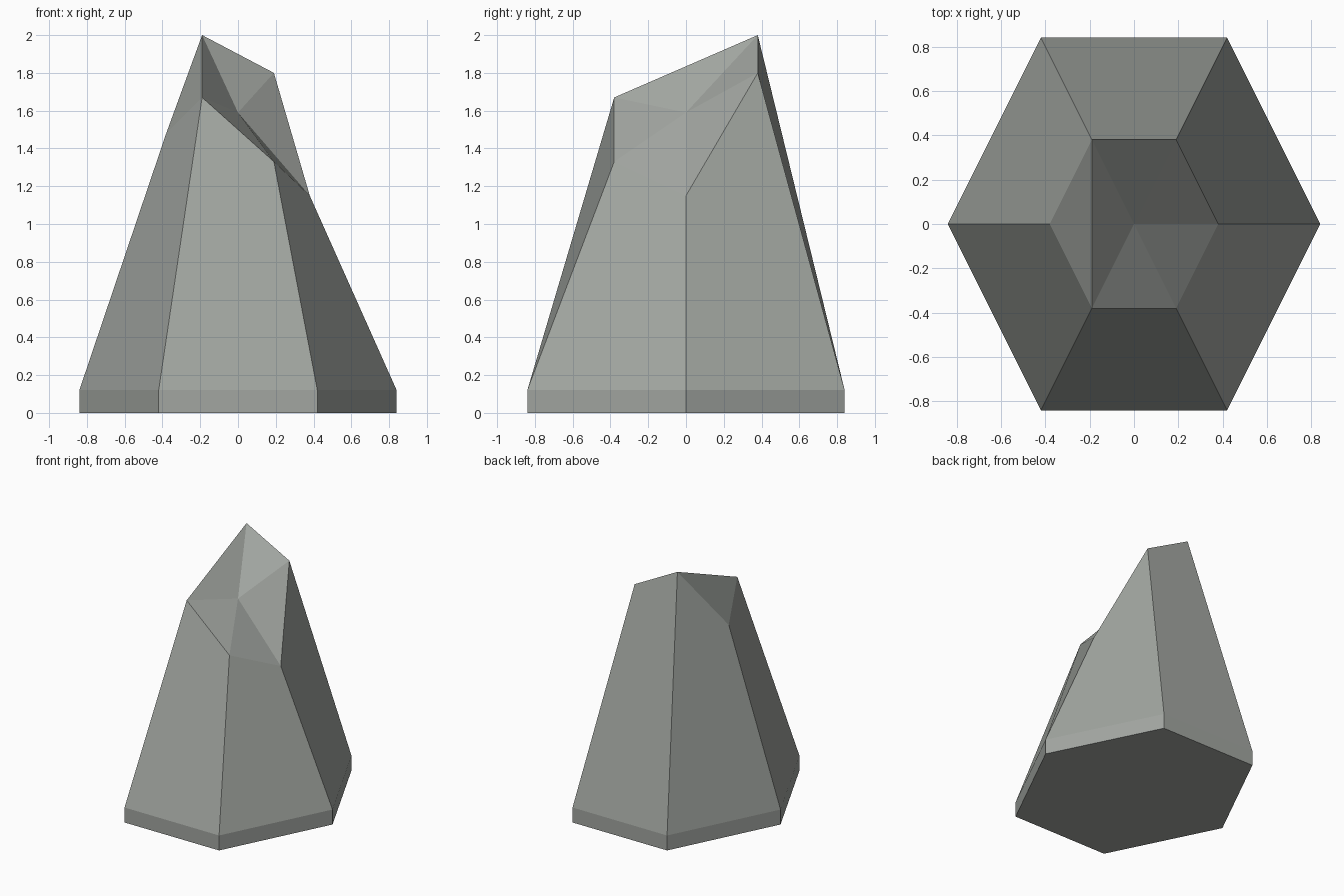
import bpy, bmesh

if "Cube" in bpy.data.objects:
    bpy.data.objects.remove(bpy.data.objects["Cube"])

# One flat stone colour
stone = bpy.data.materials.new("grey_stone")
stone.diffuse_color = (0.36, 0.38, 0.355, 1)
stone.use_nodes = True
stone.node_tree.nodes["Principled BSDF"].inputs["Base Color"].default_value = stone.diffuse_color

# Unit hexagon plan, counter-clockwise from the right-hand corner
HEX = [(1, 0), (0.5, 1), (-0.5, 1), (-1, 0), (-0.5, -1), (0.5, -1)]
TOP_HEIGHTS = [1.15, 1.80, 2.00, 1.48, 1.67, 1.33]
BASE_R, TOP_R, PLINTH = 0.84, 0.38, 0.12

bm = bmesh.new()


def ring(radius, heights):
    return [bm.verts.new((x * radius, y * radius, z)) for (x, y), z in zip(HEX, heights)]


foot = ring(BASE_R, [0] * 6)
shoulder = ring(BASE_R, [PLINTH] * 6)
crown = ring(TOP_R, TOP_HEIGHTS)
centre = bm.verts.new((0, 0, 1.59))

# Upright plinth and tapering sides (bent along the right-bottom to left-top diagonal)
for low, high in ((foot, shoulder), (shoulder, crown)):
    for i in range(6):
        j = (i + 1) % 6
        bm.faces.new((low[j], high[j], high[i], low[i]))

# Underside
bm.faces.new(foot[::-1])

# Broken top: facets fanned round the hollow
for i in (4, 5, 0, 1):
    bm.faces.new((centre, crown[i], crown[(i + 1) % 6]))

# Left ridge joining the two tall corners
bm.faces.new((crown[2], crown[3], crown[4]))
bm.faces.new((crown[2], crown[4], centre))

mesh = bpy.data.meshes.new("rock_spire")
bm.to_mesh(mesh)
bm.free()
mesh.materials.append(stone)
rock = bpy.data.objects.new("rock_spire", mesh)
bpy.context.collection.objects.link(rock)
